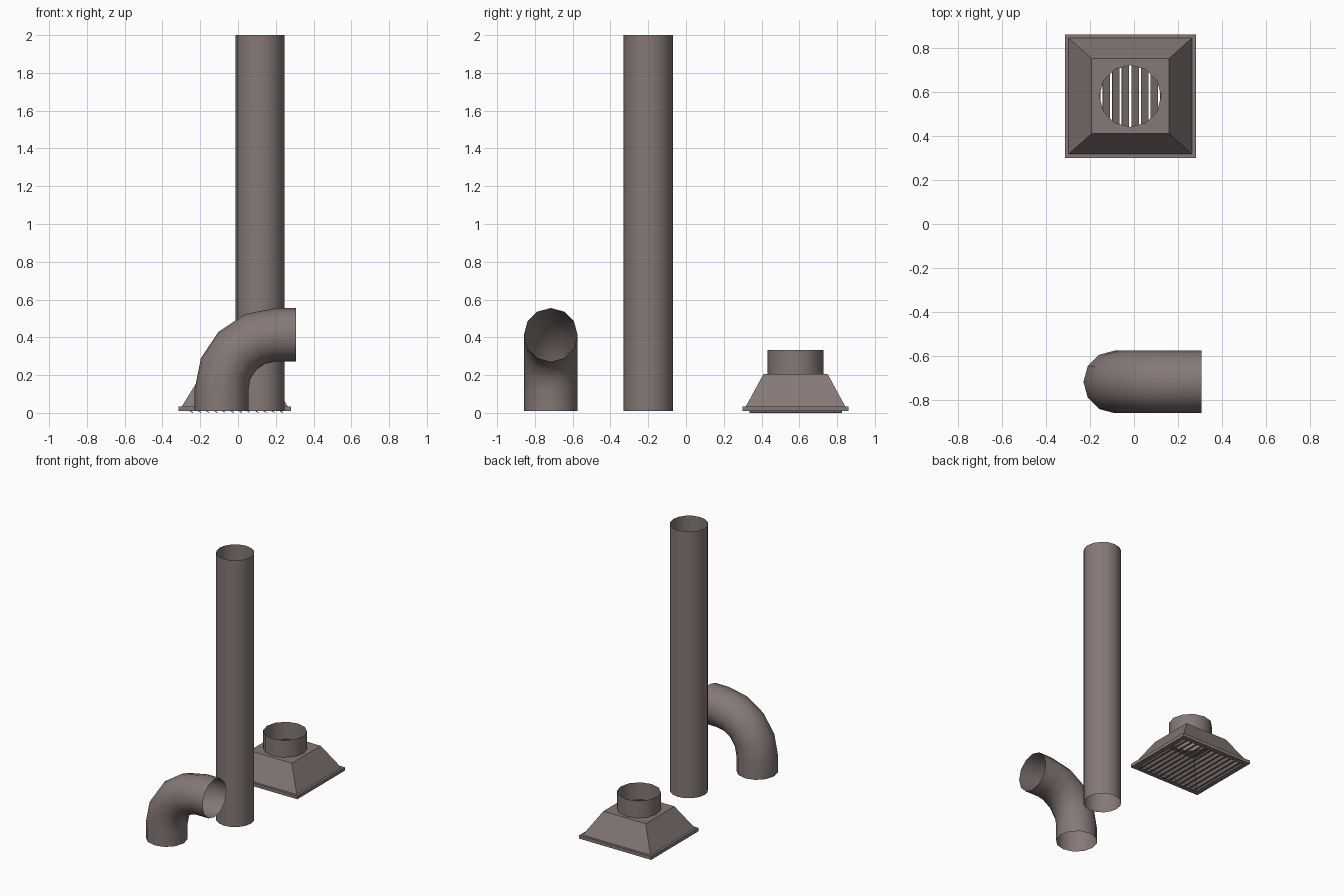
import bpy, bmesh, math
from mathutils import Vector

if "Cube" in bpy.data.objects:
    bpy.data.objects.remove(bpy.data.objects["Cube"])

metal = bpy.data.materials.new("warm_grey_metal")
metal.diffuse_color = (0.235, 0.19, 0.18, 1)
metal.use_nodes = True
metal.node_tree.nodes["Principled BSDF"].inputs["Base Color"].default_value = metal.diffuse_color


def finish(name, bm, smooth=False):
    me = bpy.data.meshes.new(name)
    bm.to_mesh(me)
    bm.free()
    ob = bpy.data.objects.new(name, me)
    bpy.context.collection.objects.link(ob)
    me.materials.append(metal)
    if smooth:
        bpy.ops.object.select_all(action='DESELECT')
        ob.select_set(True)
        bpy.context.view_layer.objects.active = ob
        bpy.ops.object.shade_smooth_by_angle(angle=math.radians(40))
    return ob


def bridge(bm, a, b):
    n = len(a)
    for i in range(n):
        j = (i + 1) % n
        bm.faces.new((a[i], a[j], b[j], b[i]))


def ring(bm, centre, u, v, r, n):
    c, u, v = Vector(centre), Vector(u), Vector(v)
    return [bm.verts.new(c + r * (math.cos(t) * u + math.sin(t) * v))
            for t in (2 * math.pi * i / n for i in range(n))]


def rect(bm, hx, hy, z):
    return [bm.verts.new((VX + sx * hx, VY + sy * hy, z))
            for sx, sy in ((1, 1), (-1, 1), (-1, -1), (1, -1))]


# straight duct: thin open tube
bm = bmesh.new()
bridge(bm, ring(bm, (0.116, -0.2, 0.01), (1, 0, 0), (0, 1, 0), 0.13, 16),
       ring(bm, (0.116, -0.2, 2.0), (1, 0, 0), (0, 1, 0), 0.13, 16))
finish("straight_duct", bm, True)

# elbow duct: rings swept up, round the bend and out to the right
bm = bmesh.new()
ey, er, bend, cx, cz = -0.716, 0.142, 0.287, 0.2, 0.126
path = [(cx - bend, 0.01, 0)]
for i in range(5):
    a = math.pi / 2 * i / 4
    path.append((cx - bend * math.cos(a), cz + bend * math.sin(a), a))
path.append((0.307, cz + bend, math.pi / 2))
rings = [ring(bm, (x, ey, z), (math.cos(a), 0, -math.sin(a)), (0, 1, 0), er, 12)
         for x, z, a in path]
for a, b in zip(rings, rings[1:]):
    bridge(bm, a, b)
finish("elbow_duct", bm, True)

# vent hood: sloped shell with a round hole in its flat top
VX, VY = -0.017, 0.58
bm = bmesh.new()
low = rect(bm, 0.28, 0.263, 0.035)
top = rect(bm, 0.175, 0.17, 0.205)
bridge(bm, low, top)
hole = ring(bm, (VX, VY, 0.205), (1, 0, 0), (0, 1, 0), 0.14, 12)
for q in range(4):
    # corner q lies between hole points 3q+1 and 3q+2
    p, c = 3 * q, top[q]
    for k in range(3):
        bm.faces.new((c, hole[(p + k + 1) % 12], hole[p + k]))
    bm.faces.new((c, top[(q + 1) % 4], hole[(p + 3) % 12]))
finish("vent_hood", bm)

# round collar on the hood
bm = bmesh.new()
bridge(bm, ring(bm, (VX, VY, 0.205), (1, 0, 0), (0, 1, 0), 0.149, 12),
       ring(bm, (VX, VY, 0.333), (1, 0, 0), (0, 1, 0), 0.149, 12))
finish("vent_collar", bm, True)

# square frame around the grille
bm = bmesh.new()
loops = [rect(bm, 0.26, 0.245, 0.01), rect(bm, 0.297, 0.28, 0.01),
         rect(bm, 0.297, 0.28, 0.035), rect(bm, 0.26, 0.245, 0.035)]
for i in range(4):
    bridge(bm, loops[i], loops[(i + 1) % 4])
finish("grille_frame", bm)

# tilted slats closing the bottom of the hood
bm = bmesh.new()
pitch = 0.52 / 12
for i in range(12):
    x = VX - 0.26 + pitch * (i + 0.5)
    ends = []
    for y in (VY - 0.245, VY + 0.245):
        ends.append([bm.verts.new((x + dx, y, z)) for dx, z in
                     ((-0.017, 0.018), (0.016, 0.0), (0.017, 0.004), (-0.016, 0.022))])
    bridge(bm, ends[0], ends[1])
    bm.faces.new(ends[0][::-1])
    bm.faces.new(ends[1])
bmesh.ops.recalc_face_normals(bm, faces=bm.faces)
finish("grille_slats", bm)
